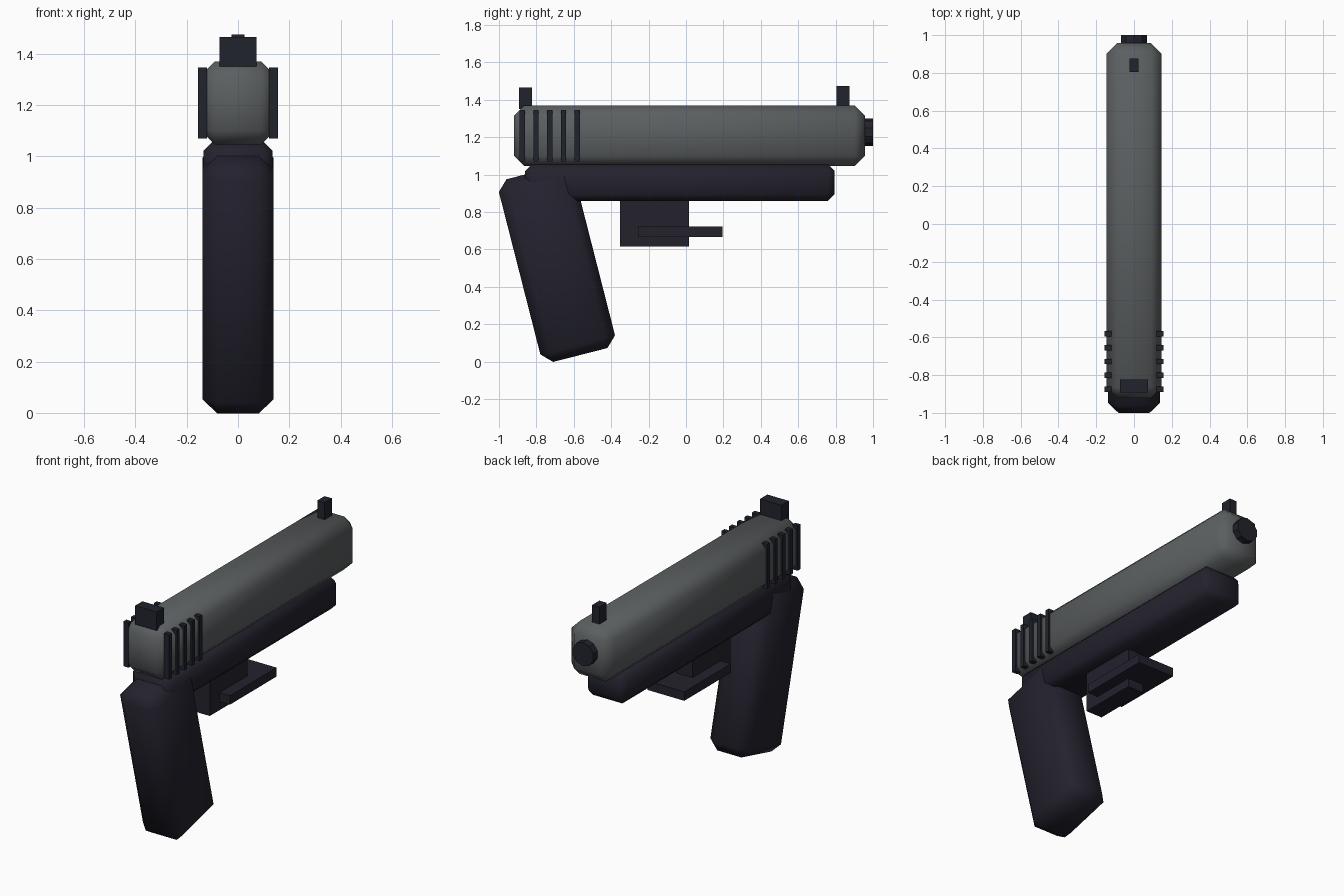
import bpy
import math

cube = bpy.data.objects.get("Cube")
if cube:
    bpy.data.objects.remove(cube, do_unlink=True)


def material(name, color):
    mat = bpy.data.materials.new(name)
    mat.use_nodes = True
    mat.diffuse_color = (*color, 1)
    bsdf = next(n for n in mat.node_tree.nodes if n.type == 'BSDF_PRINCIPLED')
    bsdf.inputs["Base Color"].default_value = (*color, 1)
    return mat


STEEL = material("steel_gray", (0.105, 0.114, 0.118))
POLYMER = material("polymer_black", (0.017, 0.016, 0.027))
DETAIL = material("detail_black", (0.015, 0.017, 0.026))


def box(name, xs, ys, zs, mat, chamfer=0, tilt=0):
    """Box between limits, optionally chamfered with soft shading."""
    limits = (xs, ys, zs)
    bpy.ops.mesh.primitive_cube_add(size=1, location=[(a + b) / 2 for a, b in limits])
    obj = bpy.context.object
    obj.name = name
    obj.scale = [b - a for a, b in limits]
    bpy.ops.object.transform_apply(location=False, rotation=False, scale=True)
    obj.rotation_euler.x = tilt
    obj.data.materials.append(mat)
    if chamfer:
        bevel = obj.modifiers.new("chamfer", 'BEVEL')
        bevel.width = chamfer
        bevel.segments = 1
        bpy.ops.object.shade_smooth()
    return obj


# Main chamfered bodies
box("slide", (-0.145, 0.145), (-0.92, 0.957), (1.045, 1.37), STEEL, 0.055)
box("frame", (-0.135, 0.135), (-0.86, 0.795), (0.86, 1.055), POLYMER, 0.035)

# Raked grip, built upright around its centre and tilted
gy, gz = -0.69, 0.524
box("grip", (-0.138, 0.138), (gy - 0.206, gy + 0.206),
    (gz - 0.504, gz + 0.504), POLYMER, 0.056, 0.25)

# Trigger block with the wide flat bar through it
box("trigger_block", (-0.055, 0.055), (-0.352, 0.015), (0.615, 0.88), POLYMER)
box("trigger_bar", (-0.125, 0.125), (-0.257, 0.195), (0.667, 0.722), POLYMER)

# Sights
box("rear_sight", (-0.073, 0.073), (-0.893, -0.823), (1.35, 1.465), DETAIL)
box("front_sight", (-0.025, 0.025), (0.805, 0.875), (1.35, 1.475), DETAIL)

# Grip ribs on both sides of the slide
for side, label in ((1, "left"), (-1, "right")):
    for i in range(5):
        y = -0.875 + i * 0.0735
        box(f"{label}_slide_rib_{i + 1}", sorted((side * 0.12, side * 0.155)),
            (y - 0.014, y + 0.014), (1.07, 1.345), DETAIL)

# Barrel end
bpy.ops.mesh.primitive_cylinder_add(vertices=10, radius=0.073, depth=0.12,
                                    location=(0, 0.94, 1.227),
                                    rotation=(math.pi / 2, 0, 0))
barrel = bpy.context.object
barrel.name = "barrel_end"
barrel.data.materials.append(DETAIL)
